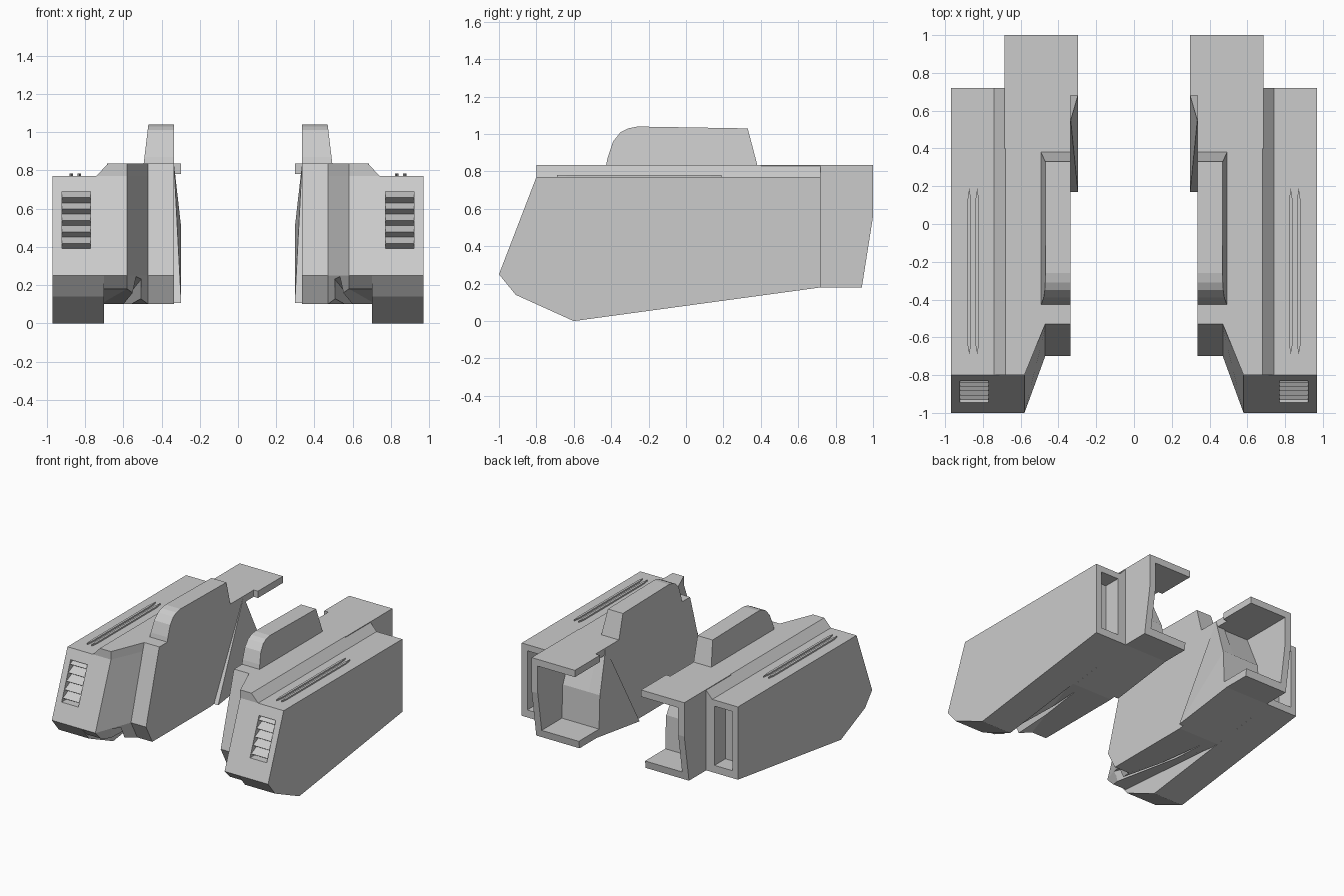
import bpy, bmesh

if "Cube" in bpy.data.objects:
    bpy.data.objects.remove(bpy.data.objects["Cube"])

GREY = (0.6, 0.6, 0.6, 1)
mat = bpy.data.materials.new("plain grey")
mat.use_nodes = True
mat.diffuse_color = GREY
mat.node_tree.nodes["Principled BSDF"].inputs["Base Color"].default_value = GREY


def finish(name, bm):
    bmesh.ops.recalc_face_normals(bm, faces=bm.faces)
    mesh = bpy.data.meshes.new(name)
    bm.to_mesh(mesh)
    bm.free()
    mesh.materials.append(mat)
    ob = bpy.data.objects.new(name, mesh)
    bpy.context.collection.objects.link(ob)
    return ob


def loft(name, rings, caps=(None, None)):
    """Skin equal-length rings of points; a cap is a list of index faces, or None for one polygon."""
    bm = bmesh.new()
    vs = [[bm.verts.new(p) for p in r] for r in rings]
    n = len(vs[0])
    for a, b in zip(vs, vs[1:]):
        for i in range(n):
            j = (i + 1) % n
            bm.faces.new((a[i], a[j], b[j], b[i]))
    for ring, cap in ((vs[0], caps[0]), (vs[-1], caps[1])):
        for f in cap or [range(n)]:
            bm.faces.new([ring[i] for i in f])
    return finish(name, bm)


def prism(name, profile, x0, x1):
    """Extrude a (y, z) profile along x."""
    return loft(name, [[(x, y, z) for y, z in profile] for x in (x0, x1)])


def hull(name, points):
    bm = bmesh.new()
    for p in points:
        bm.verts.new(p)
    res = bmesh.ops.convex_hull(bm, input=bm.verts)
    bmesh.ops.delete(bm, geom=list(set(res["geom_interior"] + res["geom_unused"])), context="VERTS")
    return finish(name, bm)


def cut(ob, cutter):
    mod = ob.modifiers.new("cut", "BOOLEAN")
    mod.object, mod.operation, mod.solver = cutter, "DIFFERENCE", "EXACT"
    bpy.context.view_layer.objects.active = ob
    bpy.ops.object.modifier_apply(modifier=mod.name)
    bpy.data.objects.remove(cutter)


def front_y(z):
    """Depth of the raked front face at a height."""
    return -1 + (z - 0.25) * 0.2 / 0.52


parts = []

# Outer shell with an open slot at the back and a vent pocket at the front
shell = prism("outer_shell", [(-1, .25), (-.91, .14), (-.6, 0), (.72, .18), (.72, .77), (-.8, .77)], .70, .97)
cut(shell, prism("slot_cutter", [(.58, .24), (.9, .24), (.9, .72), (.58, .72)], .76, .92))
LOW, HIGH, DEPTH = .39, .69, .06
pocket = [(front_y(LOW) - .05, LOW), (front_y(LOW) + DEPTH, LOW),
          (front_y(HIGH) + DEPTH, HIGH), (front_y(HIGH) - .05, HIGH)]
cut(shell, prism("vent_cutter", pocket, .77, .92))
parts.append(shell)

# Vent louvres
COUNT = 5
step = (HIGH - LOW) / COUNT
for i in range(COUNT):
    z = LOW + i * step
    tip = z + step * .45
    parts.append(prism(f"vent_louvre_{i + 1}", [
        (front_y(z) + DEPTH, z), (front_y(tip) + .005, tip),
        (front_y(z + step) + DEPTH, z + step)], .77, .92))

# Inner body, raked at the front and stepped in beside the shell
top = [(.335, -.53), (.47, -.53), (.58, -.8), (.68, -.8), (.68, .55), (.335, .55)]
shoulder = [(.335, -.55), (.47, -.55), (.58, -.8), (.74, -.8), (.74, .55), (.335, .55)]
waist = [(.335, -.7), (.47, -.7), (.58, -1), (.74, -1), (.74, .55), (.335, .55)]
belly = [(.335, -.62, .1), (.47, -.62, .1), (.58, -.93, .18),
         (.72, -.93, .18), (.72, .13, .1), (.335, .13, .1)]
rings = [[(x, y, z) for x, y in ring] for ring, z in ((top, .835), (shoulder, .77), (waist, .25))]
body = loft("inner_body", rings + [belly], (None, [(0, 1, 4, 5), (1, 2, 4), (2, 3, 4)]))
cut(body, hull("groove_cutter", [(.49, -.9, .25), (.53, -.9, .25), (.48, -.9, 0),
                                 (.58, -.9, 0), (.62, .1, .09)]))
parts.append(body)

# Underside behind the grooves
parts.append(prism("rear_keel", [(.13, .1), (.72, .18), (.72, .23), (.13, .23)], .335, .72))

# Rear block hollowed to a C shape that opens inward and backward
rear = prism("rear_block", [(.17, .105), (.68, .5), (.68, .835), (1, .835),
                            (1, .56), (.94, .18), (.72, .18)], .297, .685)
cut(rear, prism("rear_cutter", [(.67, .78), (1.1, .78), (1.1, .24), (.69, .24)], .2, .63))
parts.append(rear)
parts.append(prism("recess_wall", [(.4, .2), (.4, .835), (.68, .835), (.68, .78),
                                   (.56, .78), (.68, .5), (.68, .2)], .335, .685))

# Flared cheek between the inner wall and the rear block
parts.append(hull("flared_cheek", [(.297, .17, .105), (.297, .68, .5), (.335, .55, .835),
                                   (.37, .17, .105), (.4, .68, .5), (.4, .55, .835)]))

# Rear end of the chamfered shoulder
section = [(.63, .835), (.68, .835), (.74, .77), (.74, .2), (.63, .2)]
parts.append(loft("shoulder_end", [[(x, y, z) for x, z in section] for y in (.5, .72)]))

# Raised fin on the top, leaning in on its outer side
fin = [(-.43, .82), (-.42, .87), (-.39, .96), (-.35, 1.01), (-.31, 1.03),
       (-.26, 1.04), (.33, 1.03), (.385, .82)]
parts.append(loft("top_fin", [
    [(.335, y, z) for y, z in fin],
    [(.495 - (z - .82) * .12, y, z) for y, z in fin]]))

# Twin slim ridges on the shell top
for side, x in (("inner", .83), ("outer", .872)):
    ring = [(x - .009, -.64), (x, -.69), (x + .009, -.64), (x + .009, .13), (x, .19), (x - .009, .13)]
    parts.append(loft(f"{side}_ridge", [[(a, b, z) for a, b in ring] for z in (.765, .782)]))

# Mirror every part to the other side
for ob in parts:
    mod = ob.modifiers.new("mirror", "MIRROR")
    mod.use_axis[0] = True
    mod.use_mirror_merge = False
